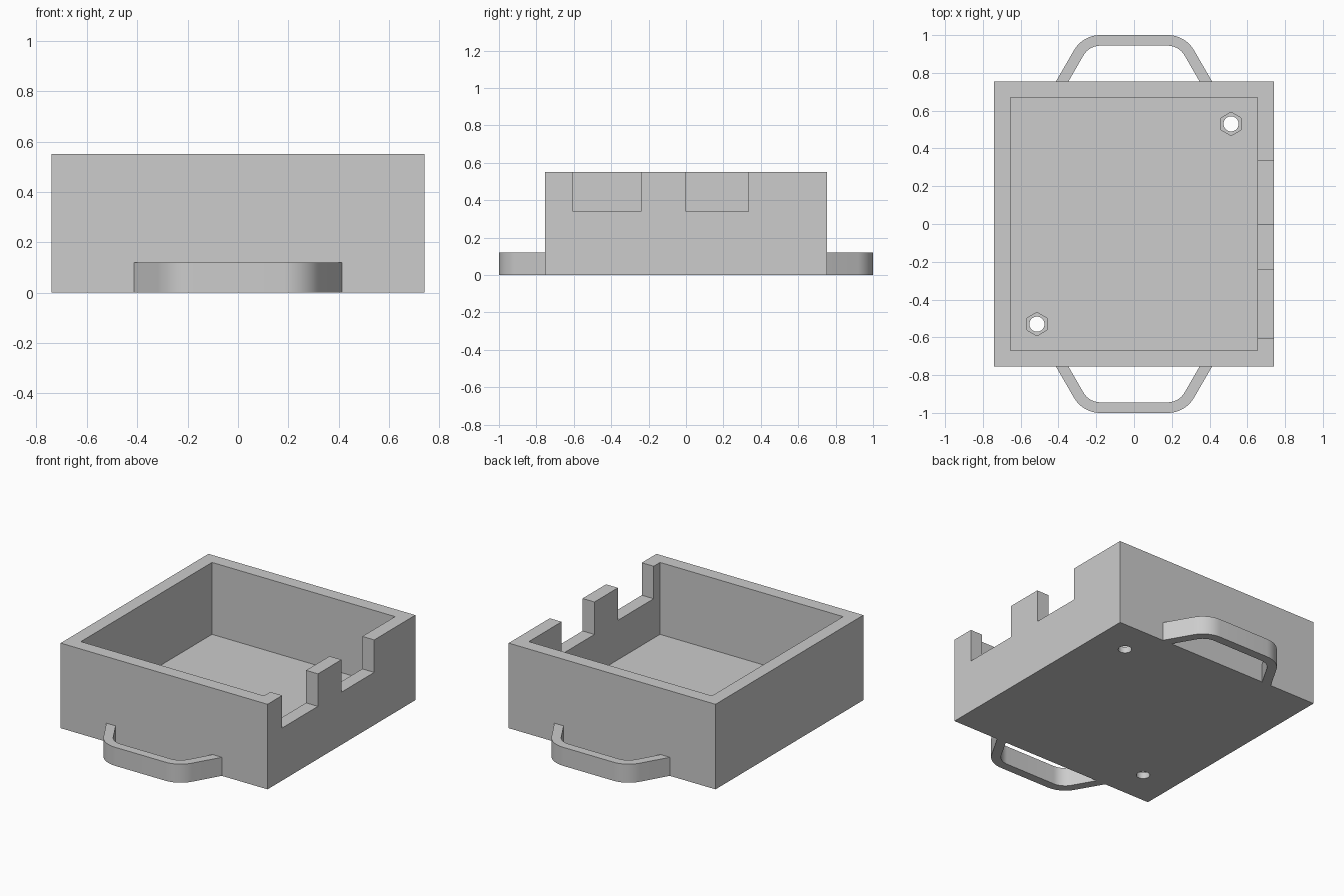
import bpy, bmesh, math
from mathutils import Vector

cube = bpy.data.objects.get("Cube")
if cube:
    bpy.data.objects.remove(cube, do_unlink=True)

# Single material
COLOUR = (0.604, 0.604, 0.604, 1)
grey = bpy.data.materials.new("plain grey")
grey.use_nodes = True
grey.diffuse_color = COLOUR
grey.node_tree.nodes["Principled BSDF"].inputs["Base Color"].default_value = COLOUR

HALF_X, HALF_Y, HEIGHT = 0.74, 0.755, 0.55
WALL = 0.085
FLOOR = 0.085


def finish(bm, name):
    bmesh.ops.recalc_face_normals(bm, faces=bm.faces)
    mesh = bpy.data.meshes.new(name)
    bm.to_mesh(mesh)
    bm.free()
    mesh.materials.append(grey)
    obj = bpy.data.objects.new(name, mesh)
    bpy.context.collection.objects.link(obj)
    return obj


def box(name, x, y, z):
    """Box from (min, max) pairs on each axis."""
    bm = bmesh.new()
    bmesh.ops.create_cube(bm, size=1)
    for v in bm.verts:
        v.co = [pair[0] if c < 0 else pair[1] for c, pair in zip(v.co, (x, y, z))]
    return finish(bm, name)


def extrude_outline(name, points, z0, z1):
    bm = bmesh.new()
    face = bm.faces.new([bm.verts.new((x, y, z0)) for x, y in points])
    top = bmesh.ops.extrude_face_region(bm, geom=[face])["geom"]
    bmesh.ops.translate(bm, vec=(0, 0, z1 - z0),
                        verts=[g for g in top if isinstance(g, bmesh.types.BMVert)])
    return finish(bm, name)


def ring(cx, cy, radius, sides):
    steps = [math.tau * i / sides + math.pi / 2 for i in range(sides)]
    return [(cx + radius * math.cos(a), cy + radius * math.sin(a)) for a in steps]


def activate(obj):
    bpy.ops.object.select_all(action="DESELECT")
    obj.select_set(True)
    bpy.context.view_layer.objects.active = obj


def cut(target, cutter):
    activate(target)
    mod = target.modifiers.new("cut", "BOOLEAN")
    mod.operation = "DIFFERENCE"
    mod.solver = "EXACT"
    mod.object = cutter
    bpy.ops.object.modifier_apply(modifier=mod.name)
    bpy.data.objects.remove(cutter, do_unlink=True)


# Open tray
tray = box("tray", (-HALF_X, HALF_X), (-HALF_Y, HALF_Y), (0, HEIGHT))
cut(tray, box("cavity_cutter", (WALL - HALF_X, HALF_X - WALL),
              (WALL - HALF_Y, HALF_Y - WALL), (FLOOR, 1)))

# Two cable notches in the left wall
for y0, y1 in ((-0.605, -0.24), (0, 0.335)):
    cut(tray, box("notch_cutter", (0.5, 1), (y0, y1), (0.34, 1)))

# Bolt holes with hexagonal nut pockets in the floor
for s in (-1, 1):
    cx, cy = 0.514 * s, 0.53 * s
    cut(tray, extrude_outline("nut_cutter", ring(cx, cy, 0.062, 6), 0.04, 0.2))
    cut(tray, extrude_outline("hole_cutter", ring(cx, cy, 0.04, 32), -0.1, 0.2))


# Handles: rounded trapezoid loops
def half_edge(y_tip, foot_x, radius):
    """Right half of a handle edge, from tip arc to foot, sloping at 60 degrees."""
    corner_x = foot_x - (y_tip - HALF_Y) / math.tan(math.radians(60))
    cx = corner_x - radius * math.tan(math.radians(30))
    cy = y_tip - radius
    angles = [math.radians(90 - 60 * i / 10) for i in range(11)]
    arc = [(cx + radius * math.cos(a), cy + radius * math.sin(a)) for a in angles]
    return arc + [(foot_x, HALF_Y)]


def full_edge(*args):
    half = half_edge(*args)
    return [(-x, y) for x, y in reversed(half)] + half


outline = full_edge(1, 0.413, 0.16) + full_edge(0.944, 0.347, 0.104)[::-1]
handles = [extrude_outline(name, [(x, s * y) for x, y in outline], 0, 0.12)
           for name, s in (("back_handle", 1), ("front_handle", -1))]

for obj in [tray] + handles:
    activate(obj)
    bpy.ops.object.shade_smooth_by_angle(angle=math.radians(30))
